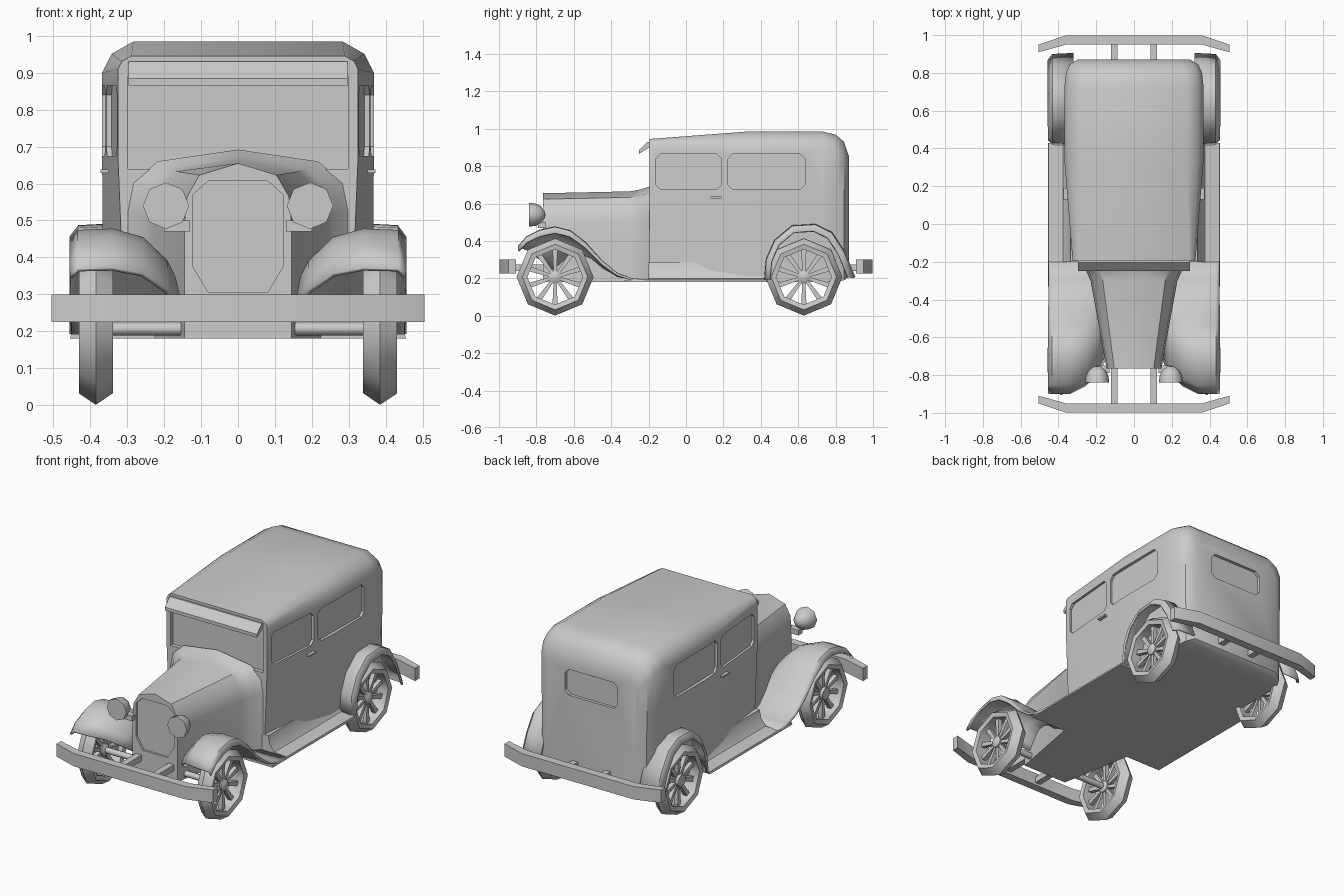
import bpy, bmesh, math
from mathutils import Vector

if "Cube" in bpy.data.objects:
    bpy.data.objects.remove(bpy.data.objects["Cube"], do_unlink=True)

grey = bpy.data.materials.new("plain grey")
grey.use_nodes = True
grey.diffuse_color = (0.6, 0.6, 0.6, 1)
grey.node_tree.nodes["Principled BSDF"].inputs["Base Color"].default_value = (0.6, 0.6, 0.6, 1)


def finish(name, bm, angle=35):
    bmesh.ops.recalc_face_normals(bm, faces=bm.faces[:])
    mesh = bpy.data.meshes.new(name)
    bm.to_mesh(mesh)
    bm.free()
    mesh.materials.append(grey)
    ob = bpy.data.objects.new(name, mesh)
    bpy.context.collection.objects.link(ob)
    shade(ob, angle)
    return ob


def shade(ob, angle):
    bpy.ops.object.select_all(action="DESELECT")
    ob.select_set(True)
    bpy.context.view_layer.objects.active = ob
    bpy.ops.object.shade_smooth_by_angle(angle=math.radians(angle))


def loft(name, rows, ring=False, caps=False, wrap=False, angle=35):
    """Skin a list of point rows; ring closes each row, wrap joins last row to first."""
    bm = bmesh.new()
    vs = [[bm.verts.new(p) for p in row] for row in rows]
    n = len(rows[0])
    for i in range(len(rows) if wrap else len(rows) - 1):
        a, b = vs[i], vs[(i + 1) % len(rows)]
        for j in range(n if ring else n - 1):
            k = (j + 1) % n
            bm.faces.new((a[j], a[k], b[k], b[j]))
    if caps:
        bm.faces.new(vs[0])
        bm.faces.new(vs[-1])
    bmesh.ops.remove_doubles(bm, verts=bm.verts[:], dist=1e-5)
    return finish(name, bm, angle)


def prism(name, outline, a, b):
    """Join two copies of an outline placed by the functions a and b."""
    return loft(name, [[a(p) for p in outline], [b(p) for p in outline]], True, True, angle=20)


def box(name, lo, hi):
    pts = [(lo[0], lo[1]), (hi[0], lo[1]), (hi[0], hi[1]), (lo[0], hi[1])]
    return prism(name, pts, lambda p: (*p, lo[2]), lambda p: (*p, hi[2]))


def lathe(name, profile, centre, axis, sides, closed=False, angle=50):
    """Spin (along, radius) pairs about the x or y axis."""
    rows = []
    for i in range(sides):
        t = math.tau * i / sides
        c, s = math.cos(t), math.sin(t)
        rows.append([Vector(centre) + Vector((h, r * c, r * s) if axis == "x" else (r * c, h, r * s))
                     for h, r in profile])
    return loft(name, rows, closed, False, True, angle)


def cut(ob, cutter, angle):
    mod = ob.modifiers.new("cut", "BOOLEAN")
    mod.operation, mod.object, mod.solver = "DIFFERENCE", cutter, "EXACT"
    bpy.context.view_layer.objects.active = ob
    bpy.ops.object.modifier_apply(modifier=mod.name)
    bpy.data.objects.remove(cutter, do_unlink=True)
    shade(ob, angle)


def mirrored(half):
    return half + [(-x, y, z) for x, y, z in reversed(half)]


def chamfered(x0, x1, z0, z1, c):
    return [(x0 + c, z0), (x1 - c, z0), (x1, z0 + c), (x1, z1 - c),
            (x1 - c, z1), (x0 + c, z1), (x0, z1 - c), (x0, z0 + c)]


# Cabin: y, lower half width, upper half width, floor, roof, roof rounding
cabin_rows = []
for y, wl, w, zb, zt, c in ((-.195, .31, .325, .18, .945, .035), (.33, .365, .368, .18, .985, .085),
                            (.73, .365, .368, .18, .985, .085), (.8, .355, .36, .18, .968, .085),
                            (.845, .335, .34, .19, .93, .08), (.872, .29, .295, .21, .85, .06)):
    cabin_rows.append(mirrored([(wl, y, zb), (wl, y, .3), (w, y, .67), (w, y, zt - c),
                                (w - c * .3, y, zt - c * .4), (w - c, y, zt)]))
cabin = loft("cabin", cabin_rows, True, True)


def side_x(y):
    return .325 + .043 * min(1, (y + .195) / .525)


# Recessed windscreen, side windows and rear window
screen = [(-.298, .64), (.298, .64), (.298, .89), (.265, .927), (-.265, .927), (-.298, .89)]
cut(cabin, prism("cutter", screen, lambda p: (p[0], -.3, p[1]), lambda p: (p[0], -.172, p[1])), 35)
for s in (1, -1):
    for y0, y1 in ((-.16, .19), (.225, .635)):
        cut(cabin, prism("cutter", chamfered(y0, y1, .675, .865, .025),
                         lambda p: (s * (side_x(p[0]) - .014), p[0], p[1]),
                         lambda p: (s * .45, p[0], p[1])), 35)
cut(cabin, prism("cutter", chamfered(-.17, .17, .65, .8, .025),
                 lambda p: (p[0], .855, p[1]), lambda p: (p[0], 1, p[1])), 35)

# Sun visor above the windscreen
visor = [(-.175, .93), (-.205, .93), (-.25, .885), (-.25, .866), (-.205, .895), (-.175, .9)]
prism("sun_visor", visor, lambda p: (-.297, *p), lambda p: (.297, *p))

# Bonnet with flared cowl
bonnet_rows = []
for y, w, top in ((-.765, .145, .655), (-.3, .23, .665), (-.245, .255, .675), (-.19, .302, .692)):
    bonnet_rows.append(mirrored([(w, y, .18), (w, y, top - .165), (w * .95, y, top - .09),
                                 (w * .72, y, top - .032), (0, y, top)]))
bonnet = loft("bonnet", bonnet_rows, True, True)
grille = [(.08, .305), (.122, .375), (.122, .57), (.08, .607)]
grille += [(-x, z) for x, z in reversed(grille)]
cut(bonnet, prism("cutter", grille, lambda p: (p[0], -.85, p[1]), lambda p: (p[0], -.753, p[1])), 35)


def sheet(name, rows):
    ob = loft(name, rows, angle=40)
    mod = ob.modifiers.new("thickness", "SOLIDIFY")
    mod.thickness, mod.offset = .012, 0


front_path = ((-.895, .368), (-.85, .42), (-.78, .455), (-.7, .472), (-.62, .452), (-.54, .39),
              (-.45, .29), (-.37, .225), (-.29, .195), (-.2, .187))
# Fender columns: x, drop, backward sweep
columns = ((.452, .03, 0), (.432, .003, 0), (.34, 0, 0), (.26, .022, .04), (.195, .085, .1), (.148, .18, .19))
rear_path = ((.425, .19), (.435, .3), (.48, .4), (.57, .475), (.69, .482), (.775, .44), (.84, .34), (.895, .205))

for s, side in ((1, "left"), (-1, "right")):
    # Front fender sweeping down into the running board
    rows = []
    for y, z in front_path:
        f = max(0, (-.42 - y) / .475)
        g = min(1, max(0, (z - .187) / .26))
        rows.append([(s * x, y + k * f, z - d * g) for x, d, k in columns])
    sheet(side + "_front_fender", rows)

    # Running board and sloped apron
    board = [(.2, .18), (.455, .18), (.452, .192), (.375, .2), (.345, .24), (.335, .285), (.2, .285)]
    loft(side + "_running_board", [[(s * x * k, y, z) for x, z in board]
                                   for y, k in ((-.2, 1), (.43, 1))], True, True)
    loft(side + "_board_edge", [[(s * x, y, z) for x, z in board[:3] + [(.2, .192)]]
                                for y in (-.33, -.2)], True, True)

    # Rear fender arch with a turned-down outer lip
    rows = []
    for y, z in rear_path:
        rows.append([(s * x, .63 + (y - .63) * (1 - d), .21 + (z - .21) * (1 - d))
                     for x, d in ((.452, .11), (.43, 0), (.32, -.02))])
    sheet(side + "_rear_fender", rows)

    # Wheels: eight-sided tyre, hub and spokes
    for y, end in ((-.7, "front"), (.63, "rear")):
        name = side + "_" + end
        centre = (s * .385, y, .207)
        lathe(name + "_tyre", [(0, .206), (.046, .175), (.04, .148), (-.04, .148), (-.046, .175)],
              centre, "x", 8, True)
        lathe(name + "_hub", [(-.03, 0), (-.03, .035), (.02, .035), (.03, .02), (.03, 0)], centre, "x", 10, angle=40)
        bm = bmesh.new()
        for i in range(10):
            t = math.tau * (i + .5) / 10
            radial, across = Vector((0, math.cos(t), math.sin(t))), Vector((0, -math.sin(t), math.cos(t)))
            ends = [[bm.verts.new(Vector(centre) + radial * r + across * a * w + Vector((b * .012, 0, 0)))
                     for a, b in ((-1, -1), (1, -1), (1, 1), (-1, 1))] for r, w in ((.02, .008), (.15, .014))]
            for j in range(4):
                k = (j + 1) % 4
                bm.faces.new((ends[0][j], ends[0][k], ends[1][k], ends[1][j]))
        finish(name + "_spokes", bm)

    # Headlamp on its bracket
    lamp = (s * .195, -.84, .54)
    lathe(side + "_headlamp", [(0, 0), (0, .063), (.035, .06), (.065, .045), (.085, .018), (.088, 0)], lamp, "y", 8)
    box(side + "_headlamp_bracket", (min(s * .13, s * .2), -.79, .47), (max(s * .13, s * .2), -.75, .5))

    # Door handle
    box(side + "_door_handle", (s * .36 - .012, .13, .628), (s * .36 + .012, .19, .638))

    # Bumper irons
    for y0, y1, end in ((-.96, -.6, "front"), (.8, .96, "rear")):
        box(side + "_" + end + "_bumper_iron", (s * .105 - .018, y0, .24), (s * .105 + .018, y1, .275))

# Bumpers with swept-back ends
bar = [(.505, -.945), (.36, -.993), (-.36, -.993), (-.505, -.945), (-.505, -.905), (-.36, -.945),
       (.36, -.945), (.505, -.905)]
for f, end in ((1, "front"), (-1, "rear")):
    prism(end + "_bumper", bar, lambda p: (p[0], f * p[1] * 1.005, .225), lambda p: (p[0], f * p[1] * 1.005, .3))

# Axles
for y, end in ((-.7, "front"), (.63, "rear")):
    lathe(end + "_axle", [(-.385, 0), (-.385, .018), (.385, .018), (.385, 0)], (0, y, .207), "x", 8)
